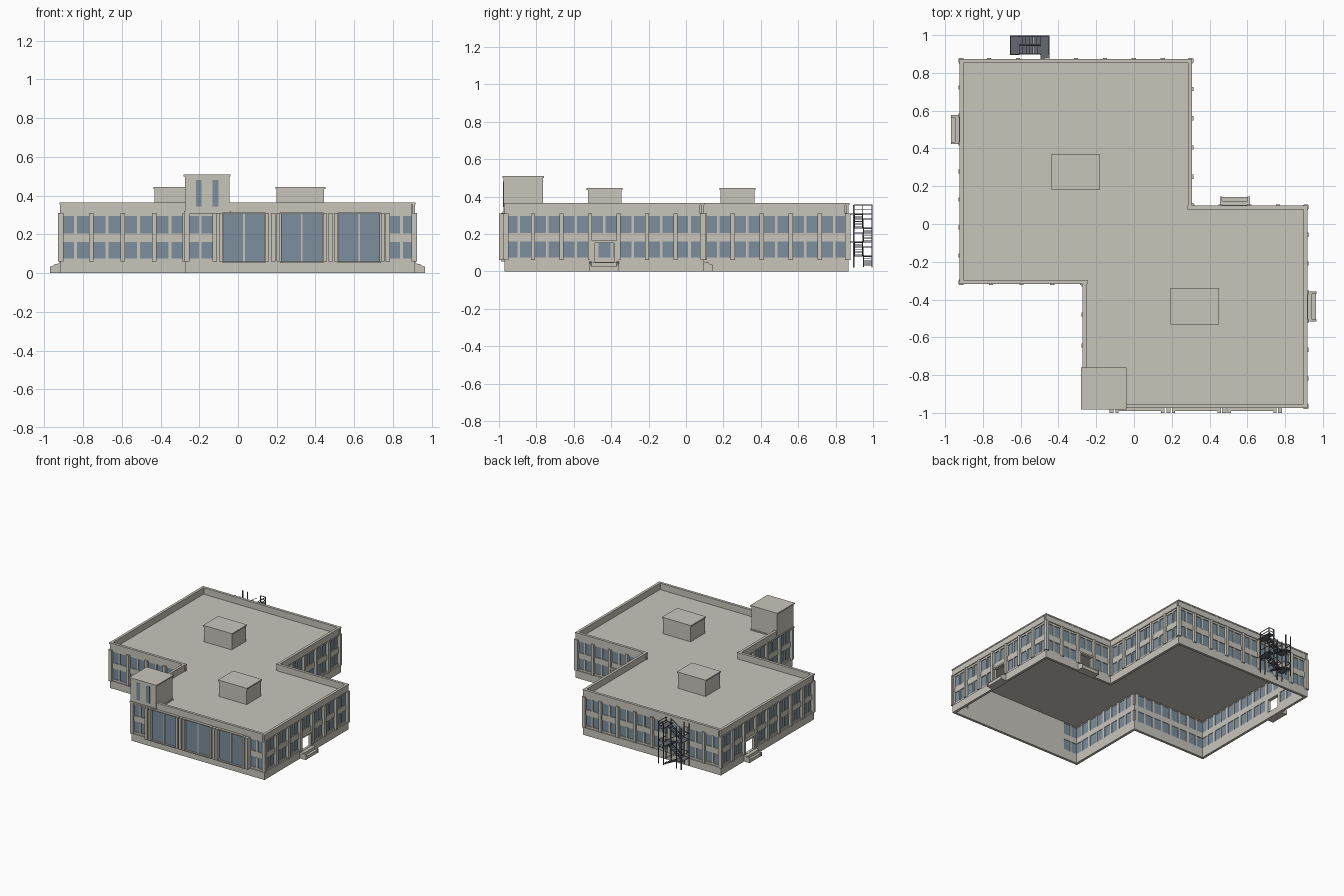
import bpy, bmesh
from mathutils import Vector, Matrix

old = bpy.data.objects.get("Cube")
if old:
    bpy.data.objects.remove(old, do_unlink=True)


def material(name, rgb):
    m = bpy.data.materials.new(name)
    m.use_nodes = True
    color = (*rgb, 1)
    m.diffuse_color = color
    m.node_tree.nodes["Principled BSDF"].inputs["Base Color"].default_value = color
    return m


STONE = material("warm grey stone", (0.58, 0.56, 0.50))
GLASS = material("blue grey glass", (0.20, 0.275, 0.34))
METAL = material("dark steel", (0.13, 0.14, 0.16))
parts = {}


def part(name, mat):
    return parts.setdefault(name, (bmesh.new(), mat))[0]


def box(name, mat, lo, hi, frame=Matrix()):
    """Axis box in a local frame, added to the named part."""
    lo, hi = Vector(lo), Vector(hi)
    m = frame @ Matrix.Translation((lo + hi) / 2) @ Matrix.Diagonal((*(hi - lo), 1))
    return bmesh.ops.create_cube(part(name, mat), size=1, matrix=m)["verts"]


def bar(name, p, q, r=0.002):
    """Square bar between two points."""
    p, q = Vector(p), Vector(q)
    d = q - p
    m = Matrix.Translation((p + q) / 2) @ d.to_track_quat("Z", "Y").to_matrix().to_4x4()
    m = m @ Matrix.Diagonal((2 * r, 2 * r, d.length, 1))
    bmesh.ops.create_cube(part(name, METAL), size=1, matrix=m)


# Footprint, counter-clockwise, with the bay layout of each wall
T = 0.02
plan = [(-0.27, -0.97), (0.915, -0.97), (0.915, 0.095), (0.305, 0.095),
        (0.305, 0.87), (-0.92, 0.87), (-0.92, -0.315), (-0.27, -0.315)]
pts = [Vector(p) for p in plan]
N = len(pts)
bay_count = [0, 7, 4, 5, 8, 8, 4, 4]
door_bay = {1: 3, 2: 2, 5: 2}
LOWER, UPPER = (0.075, 0.16), (0.205, 0.295)


def direction(i):
    return (pts[(i + 1) % N] - pts[i % N]).normalized()


def outward(i):
    d = direction(i)
    return Vector((d.y, -d.x))


def window_bay(f, a, b, z0=0.06, floors=(LOWER, UPPER)):
    """Glass strip, centre mullion and thin frames."""
    c = (a + b) / 2
    for lo, hi in floors:
        box("window_glass", GLASS, (a, -0.016, lo), (b, -0.013, hi), f)
        box("window_mullions", STONE, (c - 0.007, -T, lo), (c + 0.007, -0.006, hi), f)


def door_steps(f, a, b):
    """Opening surround, two steps and sloping cheeks."""
    c = (a + b) / 2
    box("door_thresholds", STONE, (a, -T, 0), (b, 0, 0.05), f)
    for s0, s1 in ((a, c - 0.053), (c + 0.053, b)):
        box("door_jambs", STONE, (s0, -T, 0.05), (s1, 0.002, 0.16), f)
    box("door_lintels", STONE, (a, -T, 0.153), (b, 0.006, 0.165), f)
    box("entrance_steps", STONE, (a, 0, 0), (b, 0.048, 0.025), f)
    box("entrance_steps", STONE, (a, 0, 0.025), (b, 0.028, 0.048), f)
    inv = f.inverted()
    for s in (a - 0.003, b - 0.009):
        for v in box("step_cheeks", STONE, (s, 0, 0), (s + 0.012, 0.05, 0.053), f):
            p = inv @ v.co
            if p.y > 0.04 and p.z > 0.04:
                v.co.z -= 0.02


def grand_bay(f, a, b):
    """Tall projecting window with side fins and a flat hood."""
    c = (a + b) / 2
    box("front_piers", STONE, (a, -T, 0.06), (b, -0.006, 0.31), f)
    box("tall_windows", GLASS, (c - 0.107, -0.006, 0.06), (c + 0.107, 0.006, 0.306), f)
    box("tall_window_hoods", STONE, (c - 0.112, -0.006, 0.304), (c + 0.112, 0.02, 0.312), f)
    box("tall_window_sills", STONE, (c - 0.112, -0.006, 0.053), (c + 0.112, 0.02, 0.061), f)
    box("tall_window_mullions", STONE, (c - 0.004, 0, 0.06), (c + 0.004, 0.012, 0.306), f)
    for side in (-1, 1):
        s = c + side * 0.121
        box("front_fins", STONE, (s - 0.009, -T, 0.06), (s + 0.009, 0.03, 0.31), f)


def build_wall(i):
    d, n = direction(i), outward(i)
    length = (pts[(i + 1) % N] - pts[i]).length
    nxt = direction(i + 1)
    convex = d.x * nxt.y - d.y * nxt.x > 0
    end = length - T if convex else length + T
    f = Matrix(((d.x, n.x, 0, pts[i].x), (d.y, n.y, 0, pts[i].y), (0, 0, 1, 0), (0, 0, 0, 1)))

    # Bays along this wall
    if i == 0:
        edges = [0, 0.15, 0.452, 0.748, 1.043, length]
        kinds = ["window", "grand", "grand", "grand", "window"]
    else:
        k = bay_count[i]
        edges = [length * j / k for j in range(k + 1)]
        kinds = ["door" if door_bay.get(i) == j else "window" for j in range(k)]

    # Parapet with a narrow coping
    box("parapet", STONE, (0, -0.015, 0.31), (end, 0, 0.357), f)
    box("parapet_coping", STONE, (-0.003, -0.018, 0.355), (end + 0.003, 0.003, 0.365), f)

    for j, kind in enumerate(kinds):
        a, b = edges[j], edges[j + 1]
        last = end if j == len(kinds) - 1 else b
        if kind != "door":
            box("base_course", STONE, (a, -T, 0), (last, 0, 0.06), f)
        if kind == "grand":
            grand_bay(f, a, b)
            continue
        bands = [(0.16, 0.205), (0.295, 0.31)]
        if kind == "door":
            door_steps(f, a, b)
            window_bay(f, a, b, floors=(UPPER,))
        else:
            bands.append((0.06, 0.075))
            window_bay(f, a, b)
        for lo, hi in bands:
            box("spandrels", STONE, (a, -T, lo), (last, -0.007, hi), f)

    # Pilasters between bays and at the corners
    for e in edges:
        s = min(max(e, 0.005), length - 0.005)
        box("pilasters", STONE, (s - 0.011, -T, 0.06), (s + 0.011, 0.03 if i == 0 and 0 < e < length else 0.009, 0.31), f)


for i in range(N):
    build_wall(i)

# Flat roof slab behind the parapet, open underneath
bm = part("roof", STONE)
inner = [pts[i] - (outward(i) + outward(i - 1)) * 0.012 for i in range(N)]
face = bm.faces.new([bm.verts.new((p.x, p.y, 0.302)) for p in inner])
top = bmesh.ops.extrude_face_region(bm, geom=[face], use_keep_orig=True)["geom"]
for v in top:
    if isinstance(v, bmesh.types.BMVert):
        v.co.z = 0.311

# Rooftop housings and the corner tower, each with a thin cap
for name, x0, x1, y0, y1, h in (("rear_roof_housing", -0.43, -0.185, 0.185, 0.365, 0.445),
                                ("front_roof_housing", 0.2, 0.445, -0.525, -0.345, 0.445),
                                ("corner_tower", -0.275, -0.045, -0.975, -0.765, 0.51)):
    box(name, STONE, (x0, y0, 0.305), (x1, y1, h - 0.008), Matrix())
    box(name + "_cap", STONE, (x0 - 0.006, y0 - 0.006, h - 0.01), (x1 + 0.006, y1 + 0.006, h))
box("corner_tower_ledge", STONE, (-0.28, -0.98, 0.31), (-0.04, -0.76, 0.32))
for x in (-0.203, -0.117):
    box("tower_windows", GLASS, (x - 0.015, -0.978, 0.345), (x + 0.015, -0.974, 0.48))

# Fire escape: landings, switchback flights, posts and rails
X0, XA, XB, X1 = -0.657, -0.61, -0.495, -0.447
Y0, YM, Y1 = 0.897, 0.947, 0.997
for z in (0.16, 0.31):
    box("escape_landings", METAL, (XB, 0.86, z - 0.005), (X1, Y1, z))
for z in (0.085, 0.235):
    box("escape_landings", METAL, (X0, Y0, z - 0.005), (XA, Y1, z))


def flight(xa, za, xb, zb, y0, y1):
    steps = 6
    for k in range(steps):
        t = (k + 0.5) / steps
        x, z = xa + (xb - xa) * t, za + (zb - za) * t
        box("escape_treads", METAL, (x - 0.009, y0, z - 0.002), (x + 0.009, y1, z + 0.002))
    for y in (y0, y1):
        bar("escape_stringers", (xa, y, za), (xb, y, zb), 0.003)
        bar("escape_rails", (xa, y, za + 0.045), (xb, y, zb + 0.045), 0.0015)


for z in (0.31, 0.16):
    flight(XB, z, XA, z - 0.075, Y0 + 0.003, YM - 0.003)
    flight(XA, z - 0.075, XB, max(z - 0.15, 0.025), YM + 0.003, Y1 - 0.003)
for x in (X0 + 0.003, XA, XB, X1 - 0.003):
    for y in (Y0, Y1 - 0.003):
        bar("escape_posts", (x, y, 0.02), (x, y, 0.355), 0.003)
for z in (0.205, 0.33, 0.355):
    bar("escape_rails", (X1 - 0.003, Y0, z), (X1 - 0.003, Y1 - 0.003, z))
    bar("escape_rails", (XB, Y1 - 0.003, z), (X1, Y1 - 0.003, z))
for z in (0.13, 0.28):
    bar("escape_rails", (X0 + 0.003, Y0, z), (X0 + 0.003, Y1 - 0.003, z))
    for y in (Y0, Y1 - 0.003):
        bar("escape_rails", (X0, y, z), (XA, y, z))

# Turn the collected geometry into objects
for name, (bm, mat) in parts.items():
    bmesh.ops.recalc_face_normals(bm, faces=bm.faces)
    me = bpy.data.meshes.new(name)
    bm.to_mesh(me)
    bm.free()
    me.materials.append(mat)
    bpy.context.collection.objects.link(bpy.data.objects.new(name, me))
